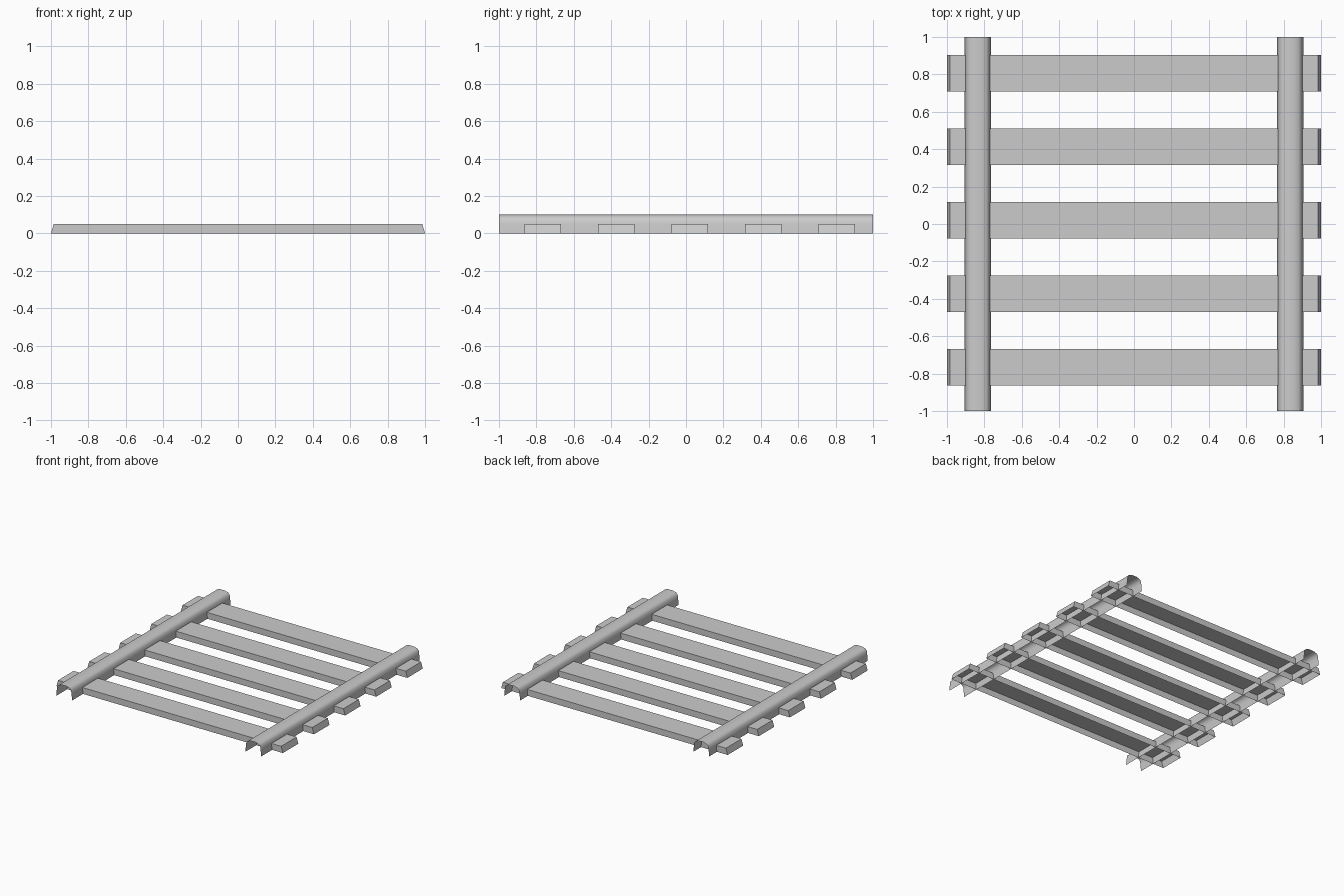
import bpy, math

cube = bpy.data.objects.get("Cube")
if cube:
    bpy.data.objects.remove(cube, do_unlink=True)

GREY = (0.6, 0.6, 0.6, 1.0)
metal = bpy.data.materials.new("plain grey")
metal.use_nodes = True
metal.diffuse_color = GREY
metal.node_tree.nodes["Principled BSDF"].inputs["Base Color"].default_value = GREY


def add_mesh(name, verts, faces, location):
    mesh = bpy.data.meshes.new(name)
    mesh.from_pydata(verts, [], faces)
    mesh.materials.append(metal)
    obj = bpy.data.objects.new(name, mesh)
    obj.location = location
    bpy.context.collection.objects.link(obj)
    return obj


# Sleepers: shallow boxes with sloping ends, open underneath
TIE_HALF, TIE_HEIGHT, PITCH = 0.0975, 0.05, 0.3925
for i in range(5):
    verts = [(x * sx, y, z)
             for x, z in ((1.0, 0.0), (0.985, TIE_HEIGHT))
             for sx, y in ((-1, -TIE_HALF), (1, -TIE_HALF), (1, TIE_HALF), (-1, TIE_HALF))]
    faces = [(k, (k + 1) % 4, (k + 1) % 4 + 4, k + 4) for k in range(4)]
    faces.append((4, 5, 6, 7))
    add_mesh(f"sleeper_{i + 1}", verts, faces, (0, 0.02 + (i - 2) * PITCH, 0))

# Rails: thin rounded channels, open at the ends and underneath
half = [(0.07, 0.0), (0.065, 0.05), (0.061, 0.08), (0.046, 0.093), (0.02, 0.1)]
profile = half + [(-x, z) for x, z in reversed(half)]
n = len(profile)
for name, x in (("left_rail", 0.835), ("right_rail", -0.835)):
    verts = [(px, y, pz) for y in (-1, 1) for px, pz in profile]
    faces = [(k, k + n, k + n + 1, k + 1) for k in range(n - 1)]
    rail = add_mesh(name, verts, faces, (x, 0, 0))
    bpy.ops.object.select_all(action="DESELECT")
    rail.select_set(True)
    bpy.context.view_layer.objects.active = rail
    bpy.ops.object.shade_smooth_by_angle(angle=math.radians(50))
